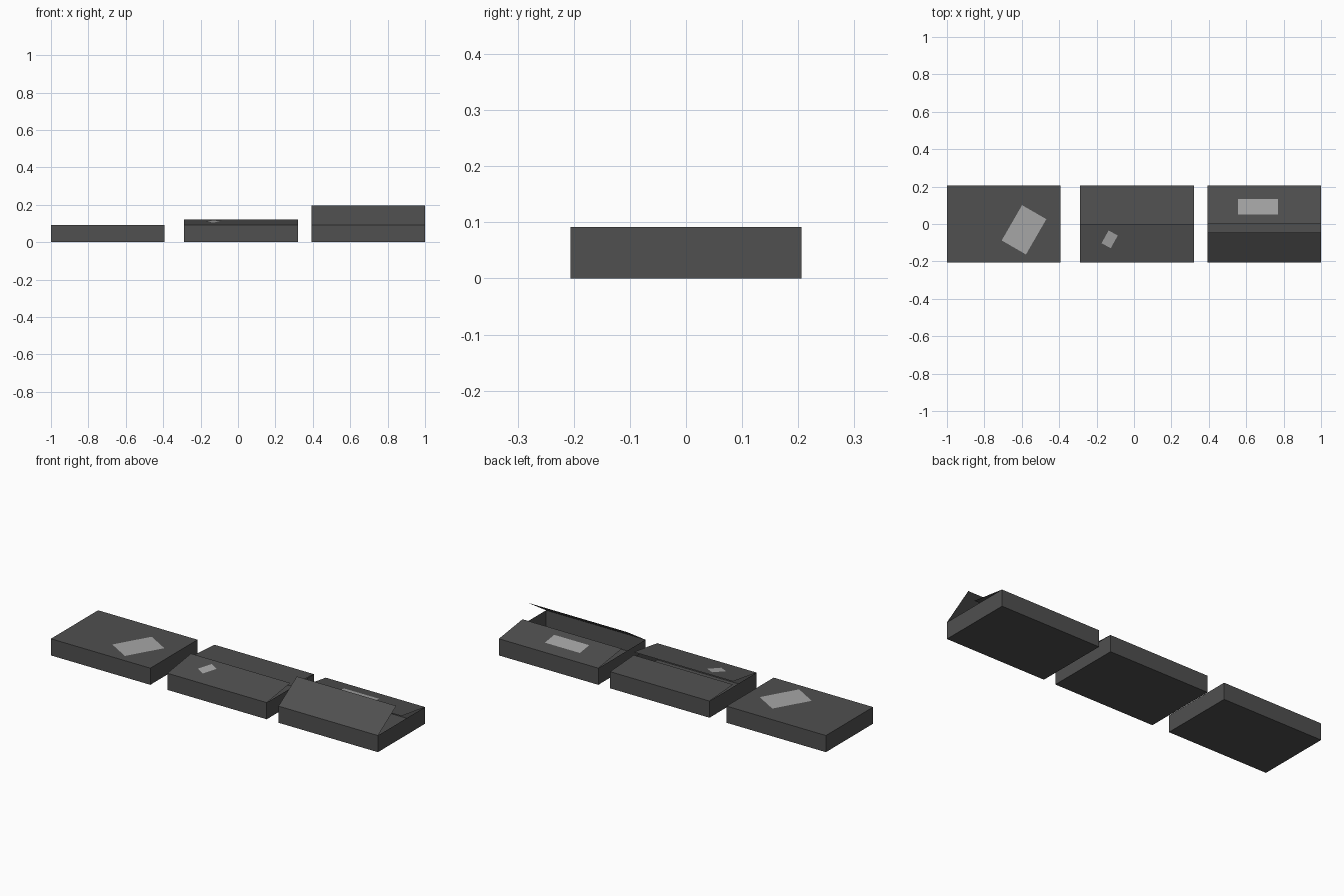
import bpy
import bmesh
from math import radians
from mathutils import Matrix, Vector

if "Cube" in bpy.data.objects:
    bpy.data.objects.remove(bpy.data.objects["Cube"])

W, D, H = 0.608, 0.412, 0.092   # box width, depth, wall height
HALF = D / 2


def material(name, value):
    m = bpy.data.materials.new(name)
    m.diffuse_color = (value, value, value, 1)
    m.use_nodes = True
    m.node_tree.nodes["Principled BSDF"].inputs["Base Color"].default_value = m.diffuse_color
    return m


card = material("dark_card", 0.08)
paper = material("pale_paper", 0.38)


def add_object(name, bm, mat):
    mesh = bpy.data.meshes.new(name)
    bm.to_mesh(mesh)
    bm.free()
    mesh.materials.append(mat)
    obj = bpy.data.objects.new(name, mesh)
    bpy.context.collection.objects.link(obj)
    return obj


def quad(name, corners, mat):
    bm = bmesh.new()
    bm.faces.new([bm.verts.new(c) for c in corners])
    bm.normal_update()
    if bm.faces[:][0].normal.z < 0:
        bmesh.ops.reverse_faces(bm, faces=bm.faces[:])
    return add_object(name, bm, mat)


# open-topped tray of thin card
def tray(name, cx):
    bm = bmesh.new()
    bmesh.ops.create_cube(bm, size=1, matrix=Matrix.Translation((cx, 0, H / 2))
                          @ Matrix.Diagonal((W, D, H, 1)))
    bm.normal_update()
    top = [f for f in bm.faces if f.normal.z > 0.9]
    bmesh.ops.delete(bm, geom=top, context='FACES_ONLY')
    add_object(name, bm, card)


# lid flap hinged on the front (side=-1) or back (side=1) wall
def flap(name, cx, side, end_y, end_z):
    x0, x1 = cx - W / 2, cx + W / 2
    quad(name, [(x0, side * HALF, H), (x1, side * HALF, H),
                (x1, end_y, end_z), (x0, end_y, end_z)], card)


# paper label resting just above the flap surface given by height(y)
def label(name, x, y, sx, sy, angle, height):
    rot = Matrix.Rotation(radians(angle), 3, 'Z')
    corners = []
    for u, v in ((-1, -1), (1, -1), (1, 1), (-1, 1)):
        p = rot @ Vector((u * sx / 2, v * sy / 2, 0)) + Vector((x, y, 0))
        p.z = height(p.y) + 0.0015
        corners.append(p)
    quad(name, corners, paper)


def slope(y):
    return H + (HALF - abs(y)) * 0.03 / HALF


# (name, centre x, front flap end, back flap end)
boxes = [
    ("closed_box", -0.696, (0, H), (0, H)),
    ("ajar_box", 0.016, (0, 0.122), (0, 0.105)),
    ("open_box", 0.696, (-0.046, 0.195), (0, 0.121)),
]
for name, cx, front, back in boxes:
    tray(name + "_tray", cx)
    flap(name + "_front_flap", cx, -1, *front)
    flap(name + "_back_flap", cx, 1, *back)

# labels
label("closed_box_label", -0.588, -0.031, 0.15, 0.218, -30, lambda y: H)
label("ajar_box_label", -0.13, -0.082, 0.056, 0.078, -29, slope)
label("open_box_label", 0.663, 0.092, 0.214, 0.082, 0, slope)
